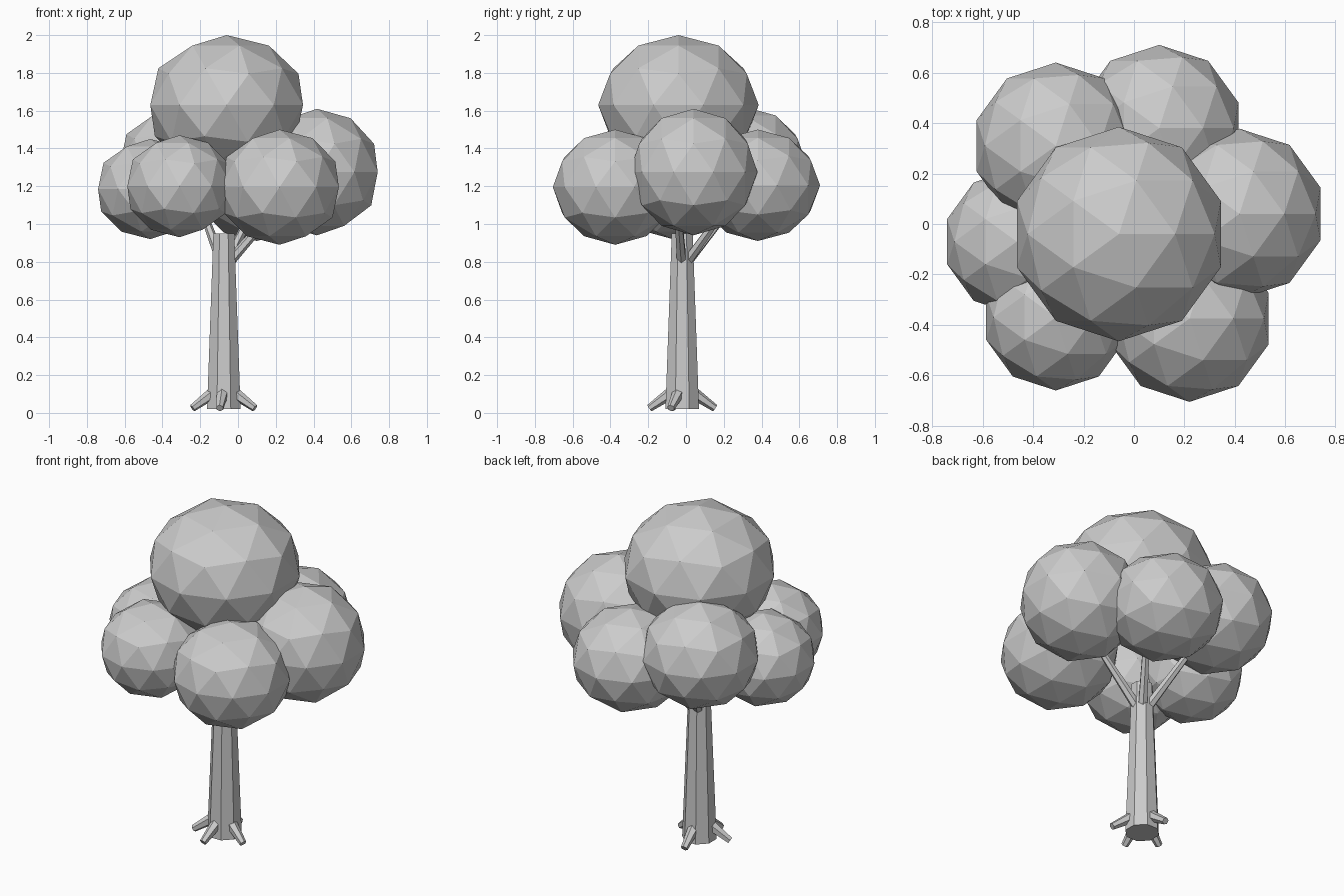
import bpy
from math import radians, cos, sin
from mathutils import Vector

cube = bpy.data.objects.get("Cube")
if cube:
    bpy.data.objects.remove(cube, do_unlink=True)

grey = bpy.data.materials.new("light_grey")
grey.use_nodes = True
grey.diffuse_color = (0.6, 0.6, 0.6, 1)
grey.node_tree.nodes["Principled BSDF"].inputs["Base Color"].default_value = (0.6, 0.6, 0.6, 1)

AXIS_X, AXIS_Y = -0.075, -0.02  # trunk centre


def finish(name):
    ob = bpy.context.object
    ob.name = name
    ob.data.materials.append(grey)
    return ob


def leaf_ball(name, centre, width, height):
    """Faceted clump of leaves, slightly flattened."""
    bpy.ops.mesh.primitive_ico_sphere_add(subdivisions=2, radius=1, location=centre)
    finish(name).scale = (width, width, height)


def limb(name, angle, inner, outer, r_inner, r_outer, sides):
    """Tapered limb running outwards from the trunk; ends are (radius, height)."""
    a = radians(angle)
    start, end = (Vector((AXIS_X + cos(a) * r, AXIS_Y + sin(a) * r, z)) for r, z in (inner, outer))
    run = end - start
    bpy.ops.mesh.primitive_cone_add(vertices=sides, radius1=r_inner, radius2=r_outer,
                                    depth=run.length, location=(start + end) / 2)
    finish(name).rotation_euler = run.to_track_quat('Z', 'Y').to_euler()


# Foliage
leaf_ball("crown_leaves", (-0.06, -0.04, 1.63), 0.425, 0.37)
leaf_ball("left_leaves", (0.418, 0.04, 1.275), 0.338, 0.335)
leaf_ball("front_left_leaves", (0.22, -0.375, 1.195), 0.33, 0.305)
leaf_ball("front_right_leaves", (-0.31, -0.37, 1.20), 0.29, 0.27)
leaf_ball("right_leaves", (-0.465, -0.07, 1.185), 0.29, 0.265)
leaf_ball("back_right_leaves", (-0.31, 0.31, 1.315), 0.33, 0.305)
leaf_ball("back_left_leaves", (0.10, 0.38, 1.205), 0.33, 0.295)

# Trunk
bpy.ops.mesh.primitive_cone_add(vertices=8, radius1=0.096, radius2=0.06, depth=0.93,
                                location=(AXIS_X, AXIS_Y, 0.485),
                                rotation=(0, 0, radians(22.5)))
finish("trunk")

# Branches
for i, angle in enumerate((-5, 55, 115)):
    limb(f"branch_{i + 1}", angle, (0.03, 0.80), (0.32, 1.13), 0.028, 0.018, 6)

# Roots
for i, angle in enumerate((-20, -97, 198, 97)):
    limb(f"root_{i + 1}", angle, (0.06, 0.105), (0.175, 0.025), 0.033, 0.02, 6)
